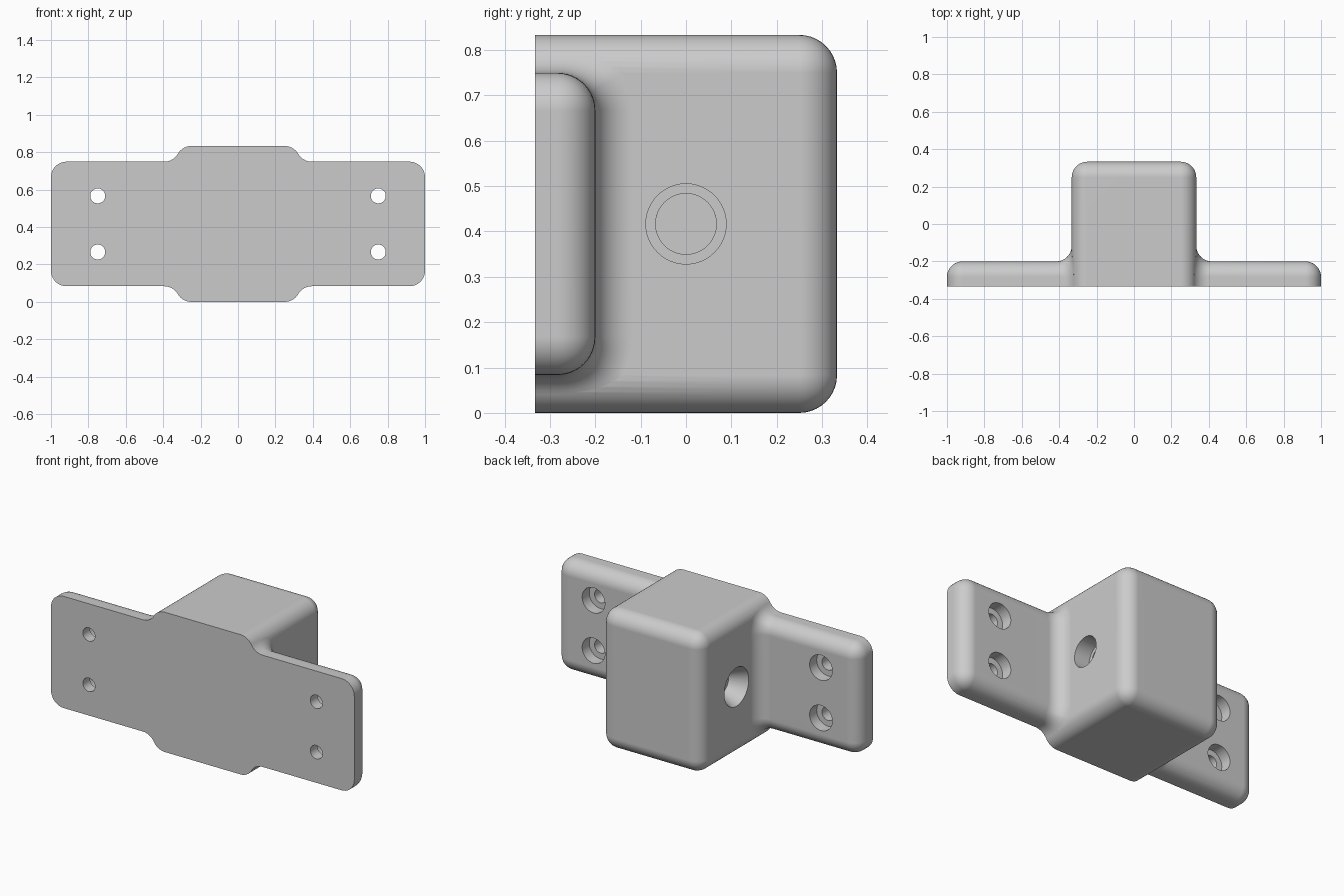
import bpy, bmesh, math
from mathutils import Vector, Matrix

if "Cube" in bpy.data.objects:
    bpy.data.objects.remove(bpy.data.objects["Cube"])

R = 0.0833          # rounding and fillet radius
FRONT = -0.333      # flat mounting face
MID = 0.4167        # height of the centre line
BLOCK_X, BLOCK_Z = 0.333, 0.4167
PLATE_Z, PLATE_BACK = 0.333, -0.2
SCREW_X, SCREW_Z = 0.75, 0.15
ARC = 10


def finish(bm, name):
    bmesh.ops.recalc_face_normals(bm, faces=bm.faces[:])
    mesh = bpy.data.meshes.new(name)
    bm.to_mesh(mesh)
    bm.free()
    ob = bpy.data.objects.new(name, mesh)
    bpy.context.collection.objects.link(ob)
    return ob


def box(name, hx, y0, y1, hz, rounded=True):
    """Box about the centre line, rounded everywhere but its front rim."""
    bm = bmesh.new()
    bmesh.ops.create_cube(bm, size=1)
    for v in bm.verts:
        v.co = (v.co.x * 2 * hx, y0 if v.co.y < 0 else y1, MID + v.co.z * 2 * hz)
    if rounded:
        edges = [e for e in bm.edges if any(v.co.y > y0 + R for v in e.verts)]
        bmesh.ops.bevel(bm, geom=edges, offset=R, segments=ARC, profile=0.5,
                        affect='EDGES', clamp_overlap=False)
    return finish(bm, name)


def fillet(name, side):
    """Rolling-ball fillet where a plate wing meets the block wall."""
    y_core, z_core, z_block = PLATE_BACK - R, PLATE_Z - R, BLOCK_Z - R
    path = [(-0.43, -z_core, -math.pi / 2)]
    for end in (-1, 1):
        for i in range(13):
            a = math.pi / 2 * i / 12
            path.append((y_core, end * z_core, a - math.pi / 2 if end < 0 else a))
    path.append((-0.43, z_core, math.pi / 2))

    bm = bmesh.new()
    rings = []
    for y, z, a in path:
        out = Vector((0, math.cos(a), math.sin(a)))
        ball = Vector((0, y, z)) + out * 2 * R
        near_z = max(-z_block, min(z_block, ball.z))
        ball.x = BLOCK_X - R + math.sqrt(4 * R * R - (ball.z - near_z) ** 2)
        to_block = Vector((BLOCK_X - R, ball.y, near_z)) - ball
        to_block.normalize()
        pts = [ball + (-out).slerp(to_block, i / ARC) * R for i in range(ARC + 1)]
        pts.append(Vector((BLOCK_X - R, y, z)))
        rings.append([bm.verts.new((side * p.x, p.y, p.z + MID)) for p in pts])
    n = len(rings[0])
    for a, b in zip(rings, rings[1:]):
        for i in range(n):
            j = (i + 1) % n
            bm.faces.new((a[i], a[j], b[j], b[i]))
    bm.faces.new(rings[0])
    bm.faces.new(rings[-1])
    bmesh.ops.remove_doubles(bm, verts=bm.verts[:], dist=1e-5)
    return finish(bm, name)


def drill(name, axis, centre, r1, r2, depth):
    """Round cutter along an axis, r1 at its low end and r2 at its high end."""
    bm = bmesh.new()
    turn = (Matrix.Rotation(math.pi / 2, 4, 'Y') if axis == 'X'
            else Matrix.Rotation(-math.pi / 2, 4, 'X'))
    bmesh.ops.create_cone(bm, cap_ends=True, segments=48, radius1=r1, radius2=r2,
                          depth=depth, matrix=Matrix.Translation(centre) @ turn)
    return finish(bm, name)


def combine(body, tool, operation):
    mod = body.modifiers.new("combine", 'BOOLEAN')
    mod.operation, mod.solver, mod.object = operation, 'EXACT', tool
    bpy.context.view_layer.update()
    graph = bpy.context.evaluated_depsgraph_get()
    mesh = bpy.data.meshes.new_from_object(body.evaluated_get(graph))
    body.modifiers.clear()
    body.data = mesh
    bpy.data.objects.remove(tool)


# Solid body: block, mounting plate and the two fillets
body = box("mounting_bracket", BLOCK_X, -0.45, -FRONT, BLOCK_Z)
combine(body, box("mounting_plate", 1.0, -0.47, PLATE_BACK, PLATE_Z), 'UNION')
for side in (-1, 1):
    combine(body, fillet("wing_fillet", side), 'UNION')

# Flat front face
combine(body, box("front_trim", 1.5, -1.0, FRONT, 1.0, rounded=False), 'DIFFERENCE')

# Counterbored screw holes
for sx in (-1, 1):
    for sz in (-1, 1):
        x, z = sx * SCREW_X, MID + sz * SCREW_Z
        combine(body, drill("screw_hole", 'Y', (x, -0.25, z), 0.04, 0.04, 0.4), 'DIFFERENCE')
        combine(body, drill("screw_head_recess", 'Y', (x, -0.167, z), 0.075, 0.075, 0.2),
                'DIFFERENCE')

# Cross bore: stepped on the left, funnel on the right
combine(body, drill("bore", 'X', (0, 0, MID), 0.067, 0.067, 1.0), 'DIFFERENCE')
combine(body, drill("bore_step", 'X', (0.333, 0, MID), 0.0885, 0.0885, 0.2), 'DIFFERENCE')
combine(body, drill("bore_funnel", 'X', (-0.2835, 0, MID), 0.115, 0.067, 0.1), 'DIFFERENCE')

# Plain grey finish
grey = bpy.data.materials.new("plain_grey")
grey.use_nodes = True
grey.diffuse_color = (0.6, 0.6, 0.6, 1)
grey.node_tree.nodes["Principled BSDF"].inputs["Base Color"].default_value = (0.6, 0.6, 0.6, 1)
body.data.materials.clear()
body.data.materials.append(grey)
for p in body.data.polygons:
    p.material_index = 0

bpy.ops.object.select_all(action='DESELECT')
body.select_set(True)
bpy.context.view_layer.objects.active = body
bpy.ops.object.shade_smooth_by_angle(angle=math.radians(30))
weighted = body.modifiers.new("even_shading", 'WEIGHTED_NORMAL')
weighted.keep_sharp = True
